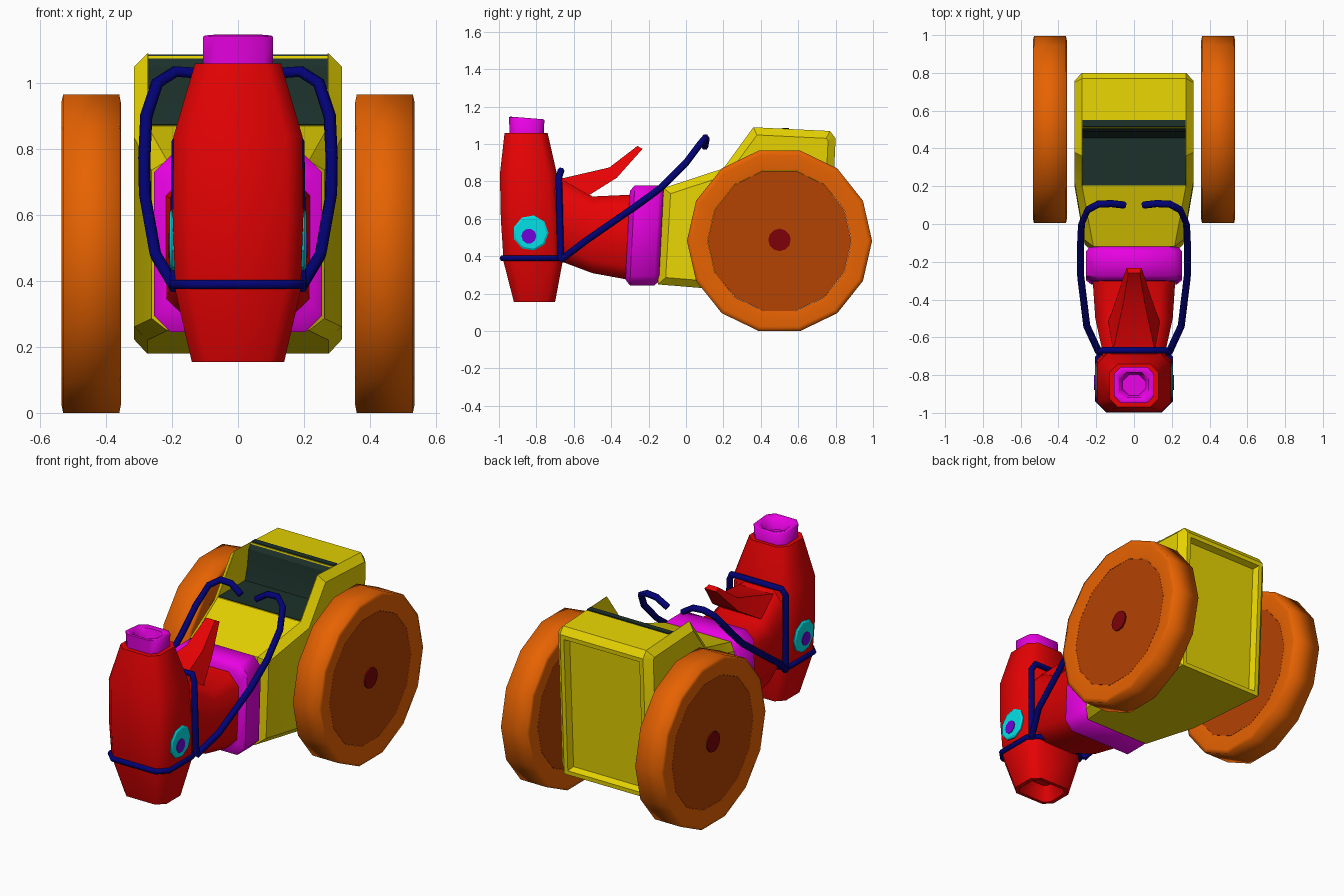
import bpy, bmesh, math

if "Cube" in bpy.data.objects:
    bpy.data.objects.remove(bpy.data.objects["Cube"])


def material(name, rgb):
    m = bpy.data.materials.new(name)
    lin = [(c / 255 / 12.92) if c < 11 else ((c / 255 + 0.055) / 1.055) ** 2.4 for c in rgb]
    m.diffuse_color = (*lin, 1)
    m.use_nodes = True
    m.node_tree.nodes["Principled BSDF"].inputs["Base Color"].default_value = m.diffuse_color
    return m


RED = material("red", (236, 2, 4))
MAGENTA = material("magenta", (248, 2, 242))
YELLOW = material("yellow", (240, 220, 2))
GREEN = material("dark green", (28, 48, 42))
NAVY = material("navy", (2, 2, 118))
CYAN = material("cyan", (2, 232, 238))
PURPLE = material("purple", (112, 2, 220))
ORANGE = material("orange", (234, 100, 2))
BROWN = material("brown orange", (180, 66, 2))
MAROON = material("maroon", (125, 2, 8))


def smooth(ob, deg=35):
    bpy.ops.object.select_all(action='DESELECT')
    ob.select_set(True)
    bpy.context.view_layer.objects.active = ob
    bpy.ops.object.shade_smooth_by_angle(angle=math.radians(deg))


def finish(name, bm, mat, deg=35):
    bmesh.ops.recalc_face_normals(bm, faces=bm.faces)
    me = bpy.data.meshes.new(name)
    bm.to_mesh(me)
    bm.free()
    me.materials.append(mat)
    ob = bpy.data.objects.new(name, me)
    bpy.context.collection.objects.link(ob)
    smooth(ob, deg)
    return ob


def skin(rings, caps=True):
    """Skin a list of equal-length closed rings."""
    bm = bmesh.new()
    vs = [[bm.verts.new(p) for p in r] for r in rings]
    n = len(vs[0])
    for a, b in zip(vs, vs[1:]):
        for i in range(n):
            bm.faces.new((a[i], a[(i + 1) % n], b[(i + 1) % n], b[i]))
    if caps:
        bm.faces.new(vs[0])
        bm.faces.new(vs[-1])
    bmesh.ops.recalc_face_normals(bm, faces=bm.faces)
    return bm


def loft(name, rings, mat, caps=True, deg=35):
    return finish(name, skin(rings, caps), mat, deg)


def prism(profile, hw):
    """Side profile (y, z) extruded across x."""
    return skin([[(x, y, z) for y, z in profile] for x in (-hw, hw)])


def octagon(hw, v0, v1, c):
    """Rectangle with cut corners, as (x, v) pairs."""
    return [(-hw + c, v0), (hw - c, v0), (hw, v0 + c), (hw, v1 - c),
            (hw - c, v1), (-hw + c, v1), (-hw, v1 - c), (-hw, v0 + c)]


def circle_x(x, y, z, r, n):
    return [(x, y + r * math.cos(2 * math.pi * i / n), z + r * math.sin(2 * math.pi * i / n))
            for i in range(n)]


def tube(name, pts, r, mat, closed=False):
    cu = bpy.data.curves.new(name, 'CURVE')
    cu.dimensions = '3D'
    cu.bevel_depth = r
    cu.bevel_resolution = 1
    cu.use_fill_caps = True
    sp = cu.splines.new('POLY')
    sp.points.add(len(pts) - 1)
    for p, co in zip(sp.points, pts):
        p.co = (*co, 1)
    sp.use_cyclic_u = closed
    cu.materials.append(mat)
    ob = bpy.data.objects.new(name, cu)
    bpy.context.collection.objects.link(ob)
    bpy.ops.object.select_all(action='DESELECT')
    ob.select_set(True)
    bpy.context.view_layer.objects.active = ob
    bpy.ops.object.convert(target='MESH')
    smooth(bpy.context.object, 65)


# Body shell: extruded profile, narrowed to the front, side edges bevelled
bm = prism([(-0.15, 0.25), (0.20, 0.221), (0.76, 0.18), (0.80, 1.03), (0.77, 1.07),
            (0.36, 1.09), (0.20, 0.87), (-0.12, 0.765)], 0.315)
for f in [f for f in bm.faces if len(f.verts) == 8]:
    bmesh.utils.face_split(f, *[v for v in f.verts if abs(v.co.y - 0.2) < 0.01])
for v in bm.verts:
    if v.co.y < 0.1:
        v.co.x *= 0.255 / 0.315
bm.normal_update()
rim = [e for e in bm.edges if e.calc_face_angle(0) > 0.6
       and any(abs(f.normal.x) > 0.7 for f in e.link_faces)]
bmesh.ops.bevel(bm, geom=rim, offset=0.04, segments=1, affect='EDGES', profile=0.5)
# recessed back panel
bm.normal_update()
back = [f for f in bm.faces if f.normal.y > 0.95 and f.calc_center_median().y > 0.7]
bmesh.ops.inset_region(bm, faces=back, thickness=0.035)
bmesh.ops.inset_region(bm, faces=back, thickness=0.02, depth=-0.035)
body = finish("body", bm, YELLOW)

# Seat notch
cutter = finish("seat_cutter", prism([(0.15, 0.872), (0.46, 0.868), (0.50, 1.04),
                                      (0.53, 1.2), (0.15, 1.2)], 0.272), YELLOW)
cutter.hide_render = True
whole = body.data.copy()
for solver in ('EXACT', 'MANIFOLD', 'FLOAT'):
    mod = body.modifiers.new("seat", 'BOOLEAN')
    mod.operation = 'DIFFERENCE'
    mod.solver = solver
    mod.object = cutter
    bpy.context.view_layer.update()
    bpy.context.view_layer.objects.active = body
    bpy.ops.object.modifier_apply(modifier=mod.name)
    if len(body.data.polygons) > 20:
        break
    body.data = whole.copy()
bpy.data.objects.remove(cutter)
smooth(body)

# Seat lining
finish("seat", prism([(0.203, 0.876), (0.455, 0.876), (0.475, 0.95), (0.49, 1.05), (0.515, 1.087),
                      (0.55, 1.087), (0.55, 1.05), (0.5, 0.85), (0.22, 0.85)], 0.2718), GREEN, 20)

# Collar between neck and body
collar = []
for t, g in ((0, 0.03), (0.025, 0), (0.155, 0), (0.18, 0.02)):
    collar.append([(x, -0.325 + t + (z - 0.25) * 0.05, z)
                   for x, z in octagon(0.255 - g, 0.245 + g, 0.78 - g, 0.05)])
loft("collar", collar, MAGENTA, deg=50)

# Neck
loft("neck", [[(x, y, z) for x, z in octagon(hw, z0, z1, 0.07)] for y, z0, z1, hw in
              ((-0.75, 0.39, 0.84, 0.16), (-0.66, 0.37, 0.82, 0.17),
               (-0.50, 0.31, 0.72, 0.205), (-0.28, 0.27, 0.73, 0.22))], RED, deg=50)

# Head, with a hollow underside
loft("head", [[(x, y, z) for x, y in octagon(hw, y0, y1, c)] for z, y0, y1, hw, c in
              ((0.24, -0.87, -0.75, 0.08, 0.02), (0.155, -0.90, -0.72, 0.115, 0.03),
               (0.155, -0.92, -0.70, 0.14, 0.045), (0.37, -0.975, -0.66, 0.19, 0.05),
               (0.60, -0.99, -0.67, 0.198, 0.05), (0.84, -0.995, -0.69, 0.195, 0.05),
               (1.06, -0.97, -0.74, 0.13, 0.045))], RED, deg=55)

# Hollow forelock tube on top of the head
loft("forelock", [[(x, y, z - (y + 0.85) * 0.08) for x, y in octagon(hw, -0.852 - h, -0.852 + h, 0.035)]
                  for z, hw, h in ((1.04, 0.106, 0.09), (1.135, 0.106, 0.095), (1.14, 0.10, 0.088),
                                   (1.13, 0.075, 0.067), (1.07, 0.06, 0.055))], MAGENTA, deg=55)

# Mane spike behind the head
loft("mane", [[(-a, ya, za), (a, ya, za), (b, yb, zb), (-b, yb, zb)] for a, ya, za, b, yb, zb in
              ((0.11, -0.67, 0.815, 0.14, -0.53, 0.72), (0.055, -0.41, 0.875, 0.085, -0.37, 0.82),
               (0.03, -0.26, 0.99, 0.04, -0.232, 0.975))], RED, deg=40)

# Eyes, wheels and reins on both sides
for s, side in ((1, "right"), (-1, "left")):
    loft(side + "_eye", [circle_x(s * x, -0.83, 0.525, r, 9) for x, r in
                         ((0.17, 0.095), (0.20, 0.095), (0.207, 0.085))], CYAN)
    loft(side + "_pupil", [circle_x(s * x, -0.84, 0.508, 0.04, 10) for x in (0.204, 0.211)], PURPLE)

    cx = s * 0.445
    loft(side + "_tyre", [circle_x(cx + x, 0.5, 0.483, r, 14) for x, r in
                          ((-0.081, 0.385), (-0.09, 0.47), (-0.085, 0.495),
                           (0.085, 0.495), (0.09, 0.47), (0.081, 0.385))], ORANGE, False, 180)
    loft(side + "_wheel_disc", [circle_x(cx + x, 0.5, 0.483, 0.384, 14) for x in (-0.081, 0.081)], BROWN)
    loft(side + "_hub", [circle_x(cx + x, 0.5, 0.488, 0.06, 12) for x in (-0.089, 0.089)], MAROON)

    tube(side + "_rein", [(s * x, y, z) for x, y, z in
                          ((0.19, -0.67, 0.38), (0.25, -0.54, 0.48), (0.282, -0.28, 0.66),
                           (0.284, -0.13, 0.77), (0.278, 0.0, 0.90), (0.245, 0.075, 1.0),
                           (0.19, 0.105, 1.035), (0.12, 0.108, 1.03), (0.05, 0.10, 0.985))], 0.019, NAVY)

# Bridle: muzzle band and strap over the back of the head
tube("muzzle_band", [(x, y, 0.39) for x, y in octagon(0.193, -0.982, -0.66, 0.05)], 0.016, NAVY, True)
half = [(0.192, -0.67, 0.38), (0.186, -0.68, 0.82), (0.165, -0.668, 0.86)]
tube("head_strap", half + [(-x, y, z) for x, y, z in reversed(half)], 0.018, NAVY)

# Stand everything on the ground
low = min((o.matrix_world @ v.co).z for o in bpy.data.objects for v in o.data.vertices)
for o in bpy.data.objects:
    o.location.z -= low
